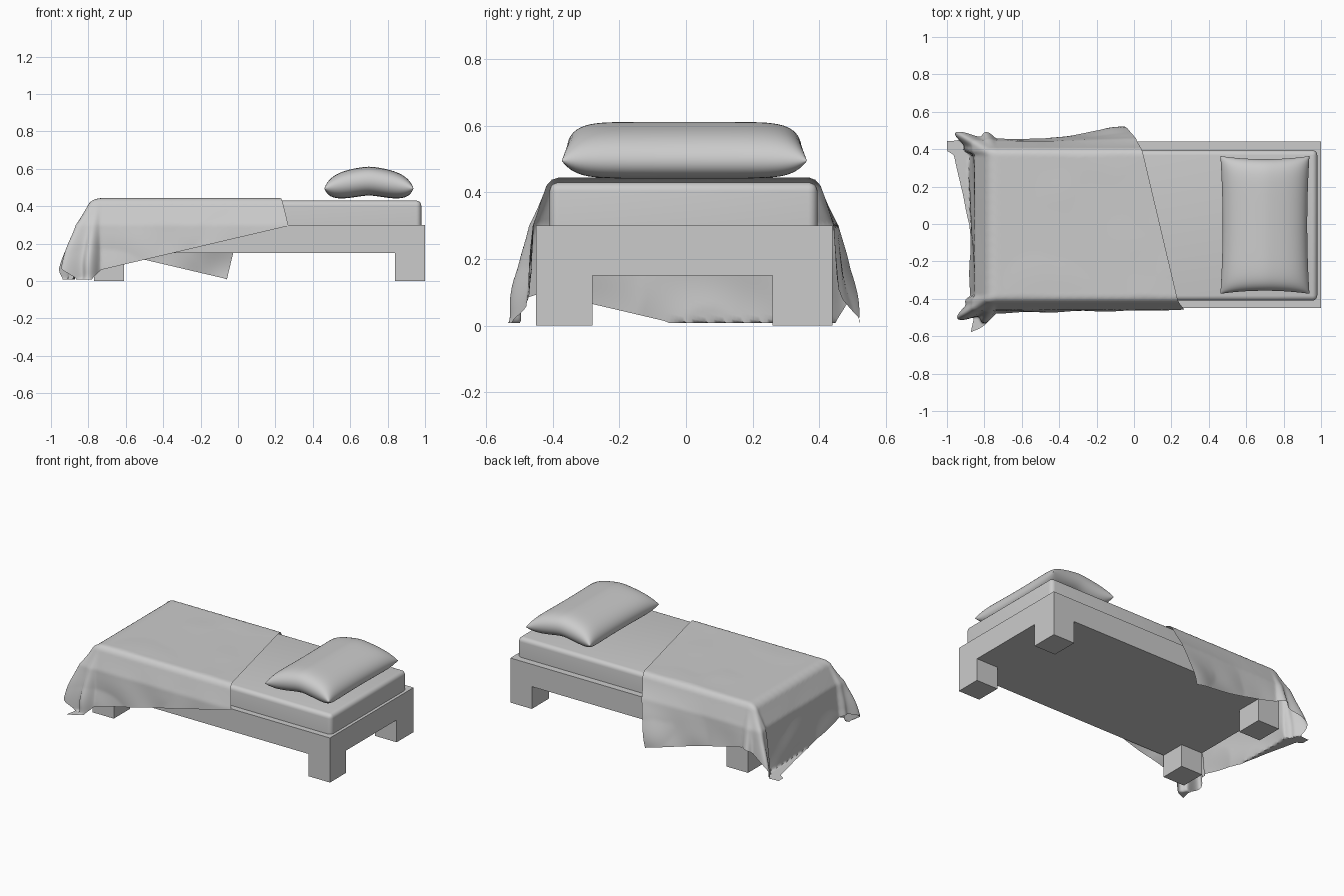
import bpy, bmesh, math
from mathutils import Vector, noise

if "Cube" in bpy.data.objects:
    bpy.data.objects.remove(bpy.data.objects["Cube"])


def finish(name, bm, smooth=None):
    bmesh.ops.recalc_face_normals(bm, faces=bm.faces[:])
    me = bpy.data.meshes.new(name)
    bm.to_mesh(me)
    bm.free()
    ob = bpy.data.objects.new(name, me)
    bpy.context.scene.collection.objects.link(ob)
    if smooth:
        bpy.ops.object.select_all(action='DESELECT')
        ob.select_set(True)
        bpy.context.view_layer.objects.active = ob
        bpy.ops.object.shade_smooth_by_angle(angle=math.radians(smooth))
    return ob


def sheet(bm, nu, nv, func):
    """Grid of quads whose vertices come from func(s, t), with s and t in 0..1."""
    rows = [[bm.verts.new(func(i / nu, j / nv)) for j in range(nv + 1)]
            for i in range(nu + 1)]
    for i in range(nu):
        for j in range(nv):
            bm.faces.new((rows[i][j], rows[i + 1][j],
                          rows[i + 1][j + 1], rows[i][j + 1]))


def smoothstep(a, b, x):
    t = min(1, max(0, (x - a) / (b - a)))
    return t * t * (3 - 2 * t)


# Bed frame: 3x3 slab with its four corner cells pulled down as legs
xs, ys = (-0.77, -0.61, 0.84, 1.0), (-0.45, -0.28, 0.26, 0.44)
bm = bmesh.new()
sheet(bm, 3, 3, lambda s, t: (xs[round(s * 3)], ys[round(t * 3)], 0.15))
bm.faces.ensure_lookup_table()
corners = [bm.faces[i] for i in (0, 2, 6, 8)]
top = bmesh.ops.extrude_face_region(bm, geom=bm.faces[:], use_keep_orig=True)
bmesh.ops.translate(bm, vec=(0, 0, 0.15),
                    verts=[g for g in top['geom'] if isinstance(g, bmesh.types.BMVert)])
legs = bmesh.ops.extrude_discrete_faces(bm, faces=corners)['faces']
bmesh.ops.translate(bm, vec=(0, 0, -0.15), verts=[v for f in legs for v in f.verts])
bmesh.ops.remove_doubles(bm, verts=bm.verts[:], dist=0.0005)
finish("bed_frame", bm)

# Mattress
bm = bmesh.new()
bmesh.ops.create_cube(bm, size=1)
for v in bm.verts:
    v.co = Vector((0.115 + v.co.x * 1.73, -0.0075 + v.co.y * 0.805, 0.365 + v.co.z * 0.13))
edges = [e for e in bm.edges if max(v.co.z for v in e.verts) > 0.4]
bmesh.ops.bevel(bm, geom=edges, offset=0.028, segments=5, profile=0.5, affect='EDGES')
finish("mattress", bm, 40)


# Pillow: two puffed sheets welded along the seam, arched in the middle
def pillow_point(side):
    def point(s, t):
        u = math.sin(math.pi * (s - 0.5))
        v = math.sin(math.pi * (t - 0.5))
        h = 0.077 * math.sqrt(max(0, (1 - u ** 4) * (1 - v ** 8)))
        z = 0.495 + 0.042 * (1 - (u * u + 0.01) ** 0.6) + side * h
        return (0.70 + 0.238 * u * (1 - 0.05 * (1 - v * v)),
                -0.005 + 0.368 * v * (1 - 0.045 * (1 - u * u)), max(z, 0.432))
    return point


bm = bmesh.new()
for side in (1, -1):
    sheet(bm, 32, 40, pillow_point(side))
bmesh.ops.remove_doubles(bm, verts=bm.verts[:], dist=0.00005)
finish("pillow", bm, 60)

# Blanket: a flat rotated rectangle wrapped over the mattress edges
FOOT, SIDE_L, SIDE_R = -0.735, -0.385, 0.37
WIDTH, LENGTH = 1.43, 1.31
CORNER = Vector((0.27, -0.56))
ACROSS, ALONG = Vector((-0.23, 0.973)), Vector((-0.973, -0.23))
# hanging profile: cloth distance past the edge, outward offset, height
HANG = ((0, 0, 0.443), (0.02, 0.018, 0.438), (0.045, 0.034, 0.42),
        (0.17, 0.072, 0.30), (0.46, 0.085, 0.012))


def hang(d):
    for (d0, o0, z0), (d1, o1, z1) in zip(HANG, HANG[1:]):
        if d <= d1:
            f = (d - d0) / (d1 - d0)
            return o0 + (o1 - o0) * f, z0 + (z1 - z0) * f
    return HANG[-1][1], 0.008


def blanket_point(s, t):
    p = CORNER + ACROSS * (WIDTH * s) + ALONG * (LENGTH * t)
    bx, by = max(p.x, FOOT), min(max(p.y, SIDE_L), SIDE_R)
    dx, dy = p.x - bx, p.y - by
    d = math.hypot(dx, dy)
    n = noise.noise(Vector((p.x * 5, p.y * 5, 1.7)))
    if d < 1e-6:
        return (p.x, p.y, 0.443 + 0.003 * max(0, n))
    cx, cy = dx / d, dy / d
    out, z = hang(d)
    low = smoothstep(0.04, 0.46, d)
    out *= 1 + 0.6 * cx * cx
    if dy > 0:      # free corner on the back side swings outwards
        out += 0.06 * cy * cy * low * smoothstep(-0.5, 0.0, p.x)
    # gathered folds at the two foot corners
    corner = abs(2 * cx * cy)
    ang = math.atan2(abs(dy), abs(dx))
    out += low * corner * (0.065 + 0.03 * math.cos(ang * 10))
    out += low * (0.012 * abs(n) + 0.008 * (1 + math.sin(p.x * 17 + p.y * 13)) / 2)
    out += 0.8 * max(0, d - 0.46)      # spill onto the floor
    return (max(-1.0, bx + cx * out * (1 + 0.3 * corner)), by + cy * out, z)


bm = bmesh.new()
sheet(bm, 110, 100, blanket_point)
finish("blanket", bm, 60)
